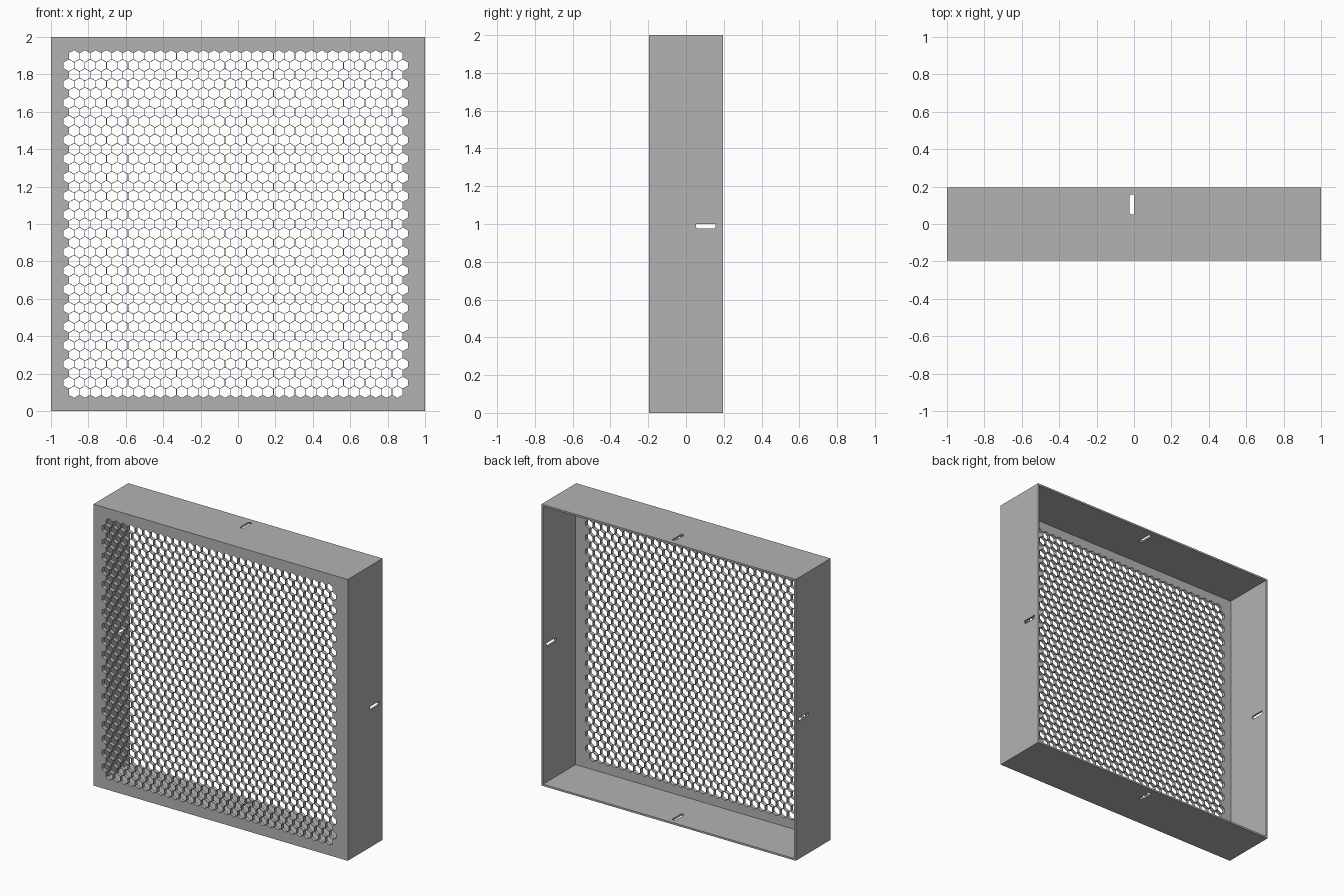
import bpy
from math import sin, cos, pi, sqrt
from mathutils import Matrix, Vector

cube = bpy.data.objects.get("Cube")
if cube:
    bpy.data.objects.remove(cube, do_unlink=True)

GREY = (0.45, 0.45, 0.45, 1)
mat = bpy.data.materials.new("plain grey")
mat.use_nodes = True
mat.diffuse_color = GREY
mat.node_tree.nodes["Principled BSDF"].inputs["Base Color"].default_value = GREY

DEPTH, FACE, WALL = 0.39, 0.025, 0.013


def rect(u0, u1, v0, v1):
    return [(u0, v0), (u1, v0), (u1, v1), (u0, v1)]


def sheet(name, outlines, thickness, u, v, centre):
    """Flat sheet with holes: the first outline is the rim, the rest are cut out."""
    curve = bpy.data.curves.new(name, "CURVE")
    curve.dimensions = "2D"
    curve.fill_mode = "BOTH"
    curve.extrude = thickness / 2
    for outline in outlines:
        spline = curve.splines.new("POLY")
        spline.points.add(len(outline) - 1)
        for point, (a, b) in zip(spline.points, outline):
            point.co = (a, b, 0, 1)
        spline.use_cyclic_u = True
        spline.use_smooth = False
    helper = bpy.data.objects.new(name + " outline", curve)
    bpy.context.collection.objects.link(helper)
    graph = bpy.context.evaluated_depsgraph_get()
    mesh = bpy.data.meshes.new_from_object(helper.evaluated_get(graph))
    bpy.data.objects.remove(helper, do_unlink=True)
    # Stand the sheet up along its two in-plane directions
    u, v = Vector(u), Vector(v)
    turn = Matrix((u, v, u.cross(v))).transposed().to_4x4()
    mesh.transform(Matrix.Translation(centre) @ turn)
    mesh.shade_flat()
    mesh.materials.clear()
    mesh.materials.append(mat)
    obj = bpy.data.objects.new(name, mesh)
    bpy.context.collection.objects.link(obj)
    return obj


# Front grille: staggered rows of hexagonal holes
PITCH, HOLE, ROWS = 0.0576, 0.0545, 37
radius = HOLE / sqrt(3)
outlines = [rect(-1, 1, -1, 1)]
for row in range(ROWS):
    count = 31 + row % 2
    z = (row - (ROWS - 1) / 2) * PITCH * sqrt(3) / 2
    for col in range(count):
        x = -0.012 + (col - (count - 1) / 2) * PITCH
        outlines.append([(x + radius * sin(k * pi / 3), z + radius * cos(k * pi / 3))
                         for k in range(6)])
sheet("front_grille", outlines, FACE, (1, 0, 0), (0, 0, 1),
      (0, -DEPTH / 2 + FACE / 2, 1))

# Four side walls, each with a small slot clipped along one edge
slot = [(0, 0.052), (0, 0.157), (-0.015, 0.157), (-0.025, 0.148),
        (-0.025, 0.061), (-0.015, 0.052)]
back, front = DEPTH / 2, -DEPTH / 2 + FACE
inset = 1 - WALL / 2
for side, name in ((1, "top_wall"), (-1, "bottom_wall")):
    sheet(name, [rect(-1, 1, front, back), slot], WALL,
          (1, 0, 0), (0, 1, 0), (0, 0, 1 + side * inset))
for side, name in ((1, "left_wall"), (-1, "right_wall")):
    sheet(name, [rect(-1 + WALL, 1 - WALL, front, back), slot], WALL,
          (0, 0, 1), (0, 1, 0), (side * inset, 0, 1))
